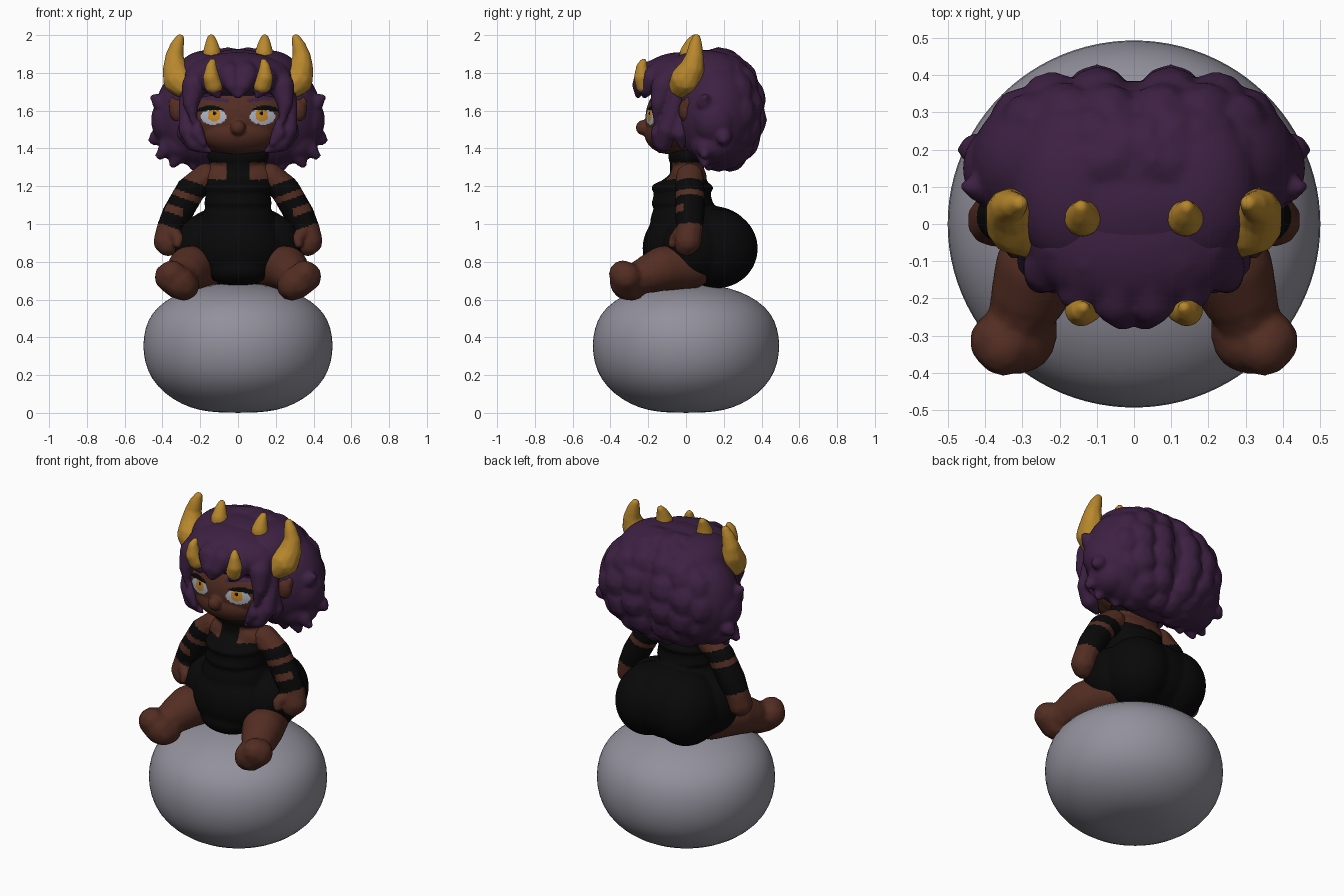
import bpy, bmesh, math
from mathutils import Matrix


def mat(name, r, g, b):
    m = bpy.data.materials.new(name)
    m.diffuse_color = (r, g, b, 1)
    return m


SKIN = mat("brown skin", 0.085, 0.026, 0.016)
BLACK = mat("black cloth", 0.0025, 0.0025, 0.0025)
HAIR = mat("purple hair", 0.047, 0.015, 0.055)
GOLD = mat("gold horn", 0.48, 0.245, 0.026)
GREY = mat("grey ball", 0.29, 0.28, 0.33)
WHITE = mat("eye white", 0.42, 0.46, 0.56)
AMBER = mat("amber iris", 0.58, 0.25, 0.02)


def path(*pts, steps=6):
    """Chain of spheres along points (x, y, z, radius)."""
    out = []
    for a, b in zip(pts, pts[1:]):
        for i in range(steps):
            t = i / steps
            x, y, z, r = [p + (q - p) * t for p, q in zip(a, b)]
            out.append((x, y, z, r, r, r))
    x, y, z, r = pts[-1]
    return out + [(x, y, z, r, r, r)]


def both(parts):
    """Add the mirror image in x."""
    return parts + [(-p[0],) + tuple(p[1:]) for p in parts]


def blob(name, parts, mats, voxel, smooth=4, rule=None):
    """Fuse ellipsoids into one smooth skin, then colour faces by a rule."""
    bm = bmesh.new()
    for x, y, z, rx, ry, rz in parts:
        m = Matrix.Translation((x, y, z)) @ Matrix.Diagonal((rx, ry, rz, 1))
        bmesh.ops.create_icosphere(bm, subdivisions=4 if max(rx, ry, rz) > 0.1 else 2,
                                   radius=1, matrix=m)
    me = bpy.data.meshes.new(name)
    bm.to_mesh(me)
    bm.free()
    ob = bpy.data.objects.new(name, me)
    bpy.context.collection.objects.link(ob)
    rm = ob.modifiers.new("fuse", 'REMESH')
    rm.mode = 'VOXEL'
    rm.voxel_size = voxel
    rm.use_smooth_shade = True
    sm = ob.modifiers.new("soften", 'SMOOTH')
    sm.factor = 0.5
    sm.iterations = smooth
    dg = bpy.context.evaluated_depsgraph_get()
    new = bpy.data.meshes.new_from_object(ob.evaluated_get(dg))
    ob.modifiers.clear()
    ob.data = new
    new.materials.clear()
    for m in mats:
        new.materials.append(m)
    for p in new.polygons:
        p.use_smooth = True
        p.material_index = rule(p.center) if rule else 0
    return ob


# ball seat: turned profile
profile = [(0, .0), (.15, .004), (.25, .025), (.345, .07), (.43, .14), (.48, .22), (.503, .31),
           (.503, .40), (.48, .49), (.43, .56), (.345, .62), (.24, .66), (.12, .683), (0, .69)]
bm = bmesh.new()
vs = [bm.verts.new((r, 0, z)) for r, z in profile]
es = [bm.edges.new(e) for e in zip(vs, vs[1:])]
bmesh.ops.spin(bm, geom=vs + es, cent=(0, 0, 0), axis=(0, 0, 1), angle=2 * math.pi, steps=48)
bmesh.ops.scale(bm, vec=(1, .985, 1), verts=bm.verts)
bmesh.ops.remove_doubles(bm, verts=bm.verts, dist=1e-4)
bmesh.ops.recalc_face_normals(bm, faces=bm.faces)
me = bpy.data.meshes.new("ball_seat")
bm.to_mesh(me)
bm.free()
me.materials.append(GREY)
for p in me.polygons:
    p.use_smooth = True
seat = bpy.data.objects.new("ball_seat", me)
bpy.context.collection.objects.link(seat)
sub = seat.modifiers.new("round", 'SUBSURF')
sub.levels = sub.render_levels = 1


# body in dress, with bare shoulders
def body_rule(c):
    bare = 1.235 < c.z < 1.325 and (abs(c.x) > 0.06 or c.y > 0.03)
    return 1 if bare else 0


body = [(0, -.02, 1.0, .20, .17, .17), (0, -.02, 1.13, .175, .155, .14),
        (0, .01, 1.24, .20, .10, .10), (0, .005, 1.36, .165, .10, .08),
        (0, .005, 1.30, .11, .09, .12), (0, -.05, .87, .24, .18, .20),
        (0, -.09, .76, .17, .13, .09), (0, .14, .88, .29, .23, .215)]
body += [(0, -.02, z, .18, .165, .05) for z in (1.03, 1.11, 1.19)]
body += both([(.125, .165, .87, .19, .215, .21), (.19, .04, .87, .16, .17, .18)])
blob("body_and_dress", body, [BLACK, SKIN], .011, 5, body_rule)


# arms with bands and sleeves
def arm_rule(c):
    x = abs(c.x)
    t = c.z - .35 * (x - .30)
    patch = c.y < -.01 and 1.04 < t < 1.085 and x > .29
    return 1 if (1.175 < t < 1.245 or .965 < t < 1.14) and not patch else 0


arm = path((.17, .02, 1.25, .075), (.25, .02, 1.18, .08), (.325, .02, 1.05, .08),
           (.365, .02, .97, .07), (.378, .01, .91, .072), (.37, 0, .89, .062))
arm += path((.34, -.03, .95, .04), (.315, -.06, .92, .032), (.32, -.07, .895, .025))
blob("arms", both(arm), [SKIN, BLACK], .009, 3, arm_rule)

# legs and upturned feet
leg = path((.19, .02, .78, .125), (.255, -.12, .765, .118), (.305, -.25, .715, .090))
leg += path((.285, -.285, .675, .083), (.31, -.315, .69, .091), (.362, -.315, .72, .082))
leg += path((.29, -.315, .675, .08), (.35, -.335, .735, .075))
blob("legs", both(leg), [SKIN], .011, 5)


# head with painted eyes, lashes and brows
def face_rule(c):
    x, z = abs(c.x), c.z
    if c.y > -.08:
        return 0

    def inside(cx, cz, rx, rz):
        return ((x - cx) / rx) ** 2 + ((z - cz) / rz) ** 2 < 1
    if abs(z - (1.652 + .13 * (x - .05))) < .010 and .05 < x < .21:
        return 4
    if inside(.145, 1.578, .085, .050) and z > 1.602 - .15 * max(0, x - .15):
        return 1
    if inside(.13, 1.568, .068, .042):
        if inside(.125, 1.585, .009, .012):
            return 1
        return 3 if inside(.125, 1.575, .034, .034) else 2
    return 0


head = [(0, -.03, 1.56, .285, .185, .20), (0, -.09, 1.48, .21, .13, .11),
        (0, -.225, 1.51, .042, .042, .042)]
head += both([(.315, .0, 1.60, .05, .04, .065), (.345, .01, 1.635, .022, .025, .04)])
blob("head", head, [SKIN, BLACK, WHITE, AMBER, HAIR], .0065, 4, face_rule)


# back hair: full core wrapped in wavy locks
def on_hair(theta, phi, k):
    c, s = math.cos(theta) ** .7, math.sin(theta) ** .7
    return (.43 * c * math.cos(phi) * k, .15 + .245 * s * math.cos(phi) * k,
            1.595 + .325 * math.sin(phi) * k)


back = [(0, .15, 1.61, .36, .235, .315), (0, .06, 1.72, .31, .24, .205)]
back += both([(.2, .16, 1.58, .24, .21, .28), (.355, .15, 1.55, .105, .12, .13),
              (.30, .15, 1.43, .12, .13, .11), (.16, .1, 1.79, .17, .22, .13)])
for i, deg in enumerate((8, 34, 57, 80)):
    lock = []
    for j in range(25):
        wave = .082 + .010 * math.sin(j * 1.35 + i * 2.1)
        lock.append(on_hair(math.radians(deg), math.radians(80 - 6 * j), .79) + (wave,))
    back += both(path(*lock, steps=2))
# curl tips around the edge
for x, y, z, dx, dz in ((.41, .1, 1.64, .053, .03), (.425, .2, 1.46, .045, -.02),
                        (.38, .1, 1.40, .055, -.04), (.32, .1, 1.36, .04, -.045),
                        (.24, .12, 1.35, -.01, -.05)):
    back += both(path((x, y, z, .045), (x + dx * .6, y, z + dz, .022),
                      (x + dx, y, z + dz * .9, .009)))
blob("back_hair", back, [HAIR], .011, 5)

# front hair: cap, fringe and side locks
front = [(0, -.025, 1.775, .29, .215, .135), (0, .05, 1.78, .29, .18, .135)]
locks = [
    ((.04, -.10, 1.84, .06), (.045, -.205, 1.79, .068), (.03, -.245, 1.735, .042),
     (.006, -.255, 1.675, .014)),
    ((.12, -.10, 1.83, .06), (.14, -.175, 1.77, .068), (.13, -.21, 1.72, .044),
     (.10, -.22, 1.675, .014)),
    ((.20, -.06, 1.81, .06), (.235, -.12, 1.73, .066), (.25, -.145, 1.64, .044),
     (.235, -.16, 1.54, .014)),
    ((.25, -.04, 1.75, .055), (.275, -.06, 1.62, .042), (.265, -.10, 1.50, .052),
     (.225, -.12, 1.43, .050), (.15, -.14, 1.385, .014)),
    ((.265, -.03, 1.58, .04), (.28, -.03, 1.48, .045), (.26, -.02, 1.40, .012)),
    ((.21, -.15, 1.54, .016), (.215, -.15, 1.48, .04), (.18, -.165, 1.425, .018))]
for lock in locks:
    front += both(path(*lock))
blob("front_hair", front, [HAIR], .010, 5)

# three pairs of horns
horns = path((.285, -.02, 1.735, .072), (.315, .0, 1.765, .085), (.333, .03, 1.82, .068),
             (.338, .045, 1.88, .050), (.323, .05, 1.94, .038), (.308, .055, 1.982, .024))
horns += path((.14, .02, 1.86, .055), (.138, .015, 1.905, .050), (.14, .03, 1.955, .034),
              (.142, .045, 1.985, .021))
horns += path((.128, -.22, 1.735, .048), (.142, -.232, 1.775, .045),
              (.142, -.235, 1.83, .030), (.135, -.225, 1.86, .018))
blob("horns", both(horns), [GOLD], .008, 2)
